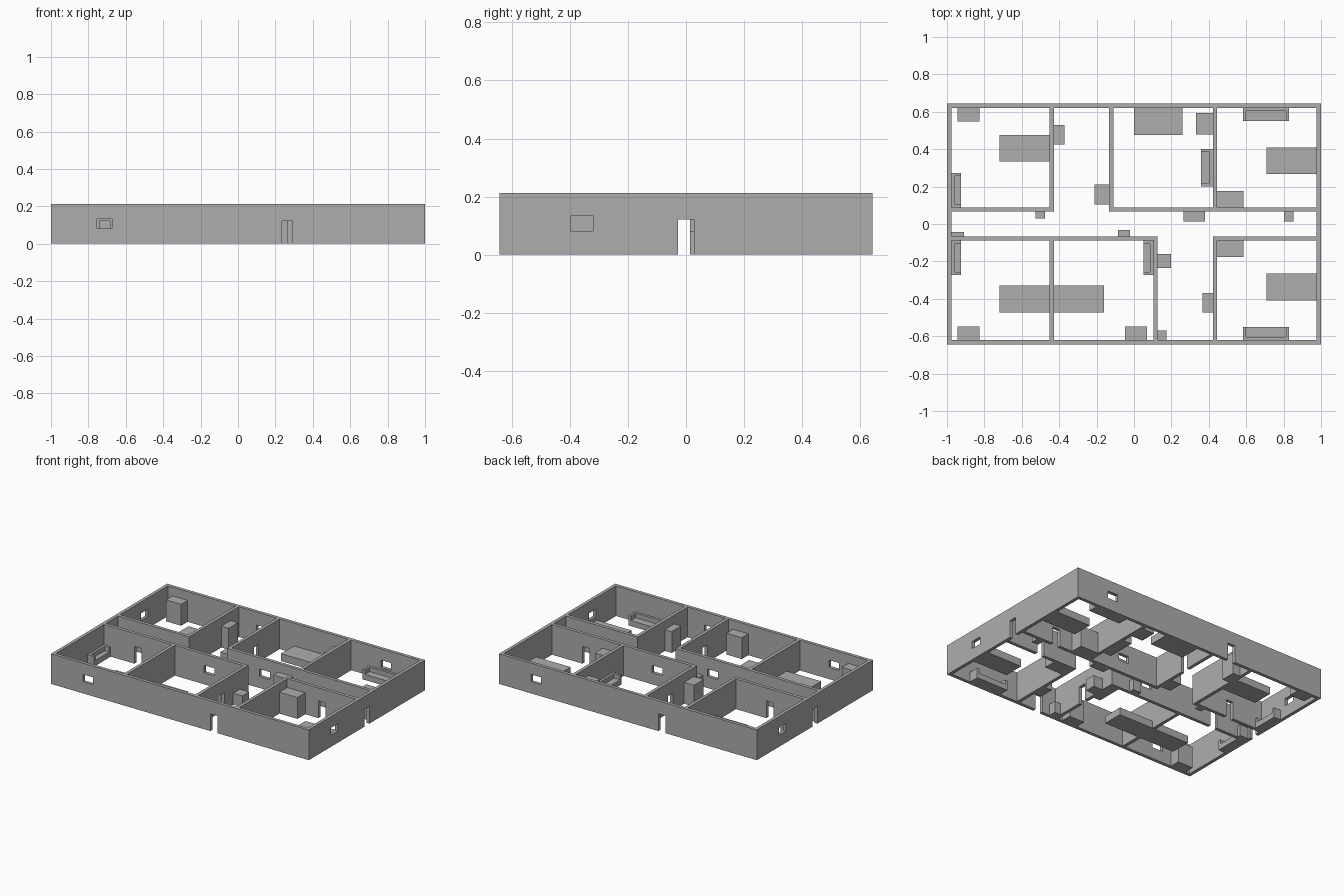
import bpy
import bmesh
from math import radians
from mathutils import Matrix, Vector

old = bpy.data.objects.get("Cube")
if old:
    bpy.data.objects.remove(old, do_unlink=True)

# One plain grey for the whole model
grey = bpy.data.materials.new("plain_grey")
grey.use_nodes = True
tone = (0.42, 0.42, 0.42, 1)
grey.diffuse_color = tone
grey.node_tree.nodes["Principled BSDF"].inputs["Base Color"].default_value = tone

HEIGHT, THICK = 0.212, 0.023
HALF_X, HALF_Y = 1.0, 0.643
IN_X, IN_Y = HALF_X - THICK, HALF_Y - THICK
HALL = 0.078                      # centre line of the two hall walls
WEST, MID_W, MID_E, EAST = -0.439, -0.122, 0.115, 0.433
HALF = THICK / 2
DOOR_W, DOOR_H = 0.055, 0.121
WIN_W, WIN_LOW, WIN_TOP = 0.08, 0.081, 0.133


def add_box(bm, low, high):
    low, high = Vector(low), Vector(high)
    matrix = Matrix.Translation((low + high) / 2) @ Matrix.Diagonal((*(high - low), 1))
    bmesh.ops.create_cube(bm, size=1, matrix=matrix)


def make(name, boxes, matrix=None):
    bm = bmesh.new()
    for low, high in boxes:
        add_box(bm, low, high)
    if matrix:
        bm.transform(matrix)
    mesh = bpy.data.meshes.new(name)
    bm.to_mesh(mesh)
    bm.free()
    mesh.materials.append(grey)
    obj = bpy.data.objects.new(name, mesh)
    bpy.context.collection.objects.link(obj)
    return obj


def cut(obj, boxes):
    """Cut box-shaped openings out of an object and keep the plain mesh."""
    for low, high in boxes:
        cutter = make("cutter", [(low, high)])
        cutter.hide_render = True
        mod = obj.modifiers.new("opening", "BOOLEAN")
        mod.operation, mod.solver, mod.object = "DIFFERENCE", "EXACT", cutter
        bpy.context.view_layer.update()
        graph = bpy.context.evaluated_depsgraph_get()
        mesh = bpy.data.meshes.new_from_object(obj.evaluated_get(graph))
        obj.modifiers.clear()
        obj.data = mesh
        bpy.data.objects.remove(cutter, do_unlink=True)


def opening(kind, axis, line, centre):
    """Box through a wall that runs along the axis at the given line."""
    width, low, top = (DOOR_W, -THICK, DOOR_H) if kind == "door" else (WIN_W, WIN_LOW, WIN_TOP)
    a, b = centre - width / 2, centre + width / 2
    c, d = line - THICK, line + THICK
    return ((a, c, low), (b, d, top)) if axis == "x" else ((c, a, low), (d, b, top))


def wall(name, axis, line, start, end, *holes):
    c, d = line - HALF, line + HALF
    box = ((start, c, 0), (end, d, HEIGHT)) if axis == "x" else ((c, start, 0), (d, end, HEIGHT))
    cut(make(name, [box]), [opening(kind, axis, line, at) for kind, at in holes])


# Outer shell, with a door and a window in each side
shell = make("outer_walls", [((-HALF_X, -HALF_Y, 0), (HALF_X, HALF_Y, HEIGHT))])
cuts = [((-IN_X, -IN_Y, -1), (IN_X, IN_Y, 1))]
for s in (-1, 1):
    cuts += [opening("door", "x", s * (HALF_Y - HALF), -s * 0.263),
             opening("window", "x", s * (HALF_Y - HALF), s * 0.714),
             opening("door", "y", s * (HALF_X - HALF), 0),
             opening("window", "y", s * (HALF_X - HALF), -s * 0.358)]
cut(shell, cuts)

# Hall walls
ROOM_DOOR, ROOM_WIN = 0.713, 0.16
wall("hall_wall_north_west", "x", HALL, -IN_X, WEST + HALF, ("door", -ROOM_DOOR))
wall("hall_wall_north_east", "x", HALL, MID_W - HALF, IN_X, ("door", ROOM_DOOR), ("window", ROOM_WIN))
wall("hall_wall_south_west", "x", -HALL, -IN_X, MID_E + HALF, ("door", -ROOM_DOOR), ("window", -ROOM_WIN))
wall("hall_wall_south_east", "x", -HALL, EAST - HALF, IN_X, ("door", ROOM_DOOR))

# Walls between the rooms
SIDE_DOOR = 0.36
for side, s in (("north", 1), ("south", -1)):
    span = sorted((s * (HALL + HALF), s * IN_Y))
    wall("room_wall_west_" + side, "y", WEST, *span)
    wall("room_wall_east_" + side, "y", EAST, *span)
    middle = MID_W if s > 0 else MID_E
    wall("room_wall_middle_" + side, "y", middle, *span, ("door", s * SIDE_DOOR))

# Furniture: "back" is the direction of the wall the piece stands against
TURN = {"south": 0, "east": 90, "north": 180, "west": -90}


def place(name, back, line, along, width, depth, height):
    at = (along, line, 0) if back in ("north", "south") else (line, along, 0)
    matrix = Matrix.Translation(at) @ Matrix.Rotation(radians(TURN[back]), 4, "Z")
    w = width / 2
    if "sofa" in name:
        rim, seat = 0.017, height * 0.55
        boxes = [((-w + rim, rim, 0), (w - rim, depth, seat)),
                 ((-w + rim, 0, 0), (w - rim, rim, height)),
                 ((-w, 0, 0), (-w + rim, depth, height)),
                 ((w - rim, 0, 0), (w, depth, height))]
    else:
        boxes = [((-w, 0, 0), (w, depth, height))]
    make(name, boxes, matrix)


# Beds
BED = (0.144, 0.268, 0.052)
place("bed_north_west", "east", WEST - HALF, 0.405, *BED)
place("bed_south_west", "east", WEST - HALF, -0.4, *BED)
place("bed_south_middle", "west", WEST + HALF, -0.4, *BED)
place("bed_north_east", "east", IN_X, 0.338, *BED)
place("bed_south_east", "east", IN_X, -0.336, *BED)
place("bed_north_middle", "north", IN_Y, 0.13, 0.26, 0.143, BED[2])

# Tall cupboards
TALL = 0.15
CUPBOARD = (0.118, 0.072, TALL)
place("wardrobe_north_west", "north", IN_Y, -0.884, *CUPBOARD)
place("wardrobe_south_west", "south", -IN_Y, -0.884, *CUPBOARD)
place("wardrobe_south_middle", "south", -IN_Y, 0.01, *CUPBOARD)
place("wardrobe_north_middle", "east", EAST - HALF, 0.535, 0.115, 0.09, TALL)
place("wardrobe_north_east", "south", HALL + HALF, 0.514, 0.141, 0.086, TALL)
place("wardrobe_south_east", "north", -HALL - HALF, 0.514, 0.141, 0.086, TALL)
place("entry_cupboard_north", "west", WEST + HALF, 0.478, 0.104, 0.056, TALL)
place("entry_cupboard_south", "east", EAST - HALF, -0.42, 0.104, 0.054, TALL)
place("entry_closet_north", "east", MID_W - HALF, 0.158, 0.107, 0.077, TALL)
place("hall_cupboard", "north", HALL - HALF, 0.322, 0.117, 0.052, TALL)

# Low tables and shelves
LOW = 0.08
place("entry_table", "west", MID_E + HALF, -0.197, 0.075, 0.071, LOW)
place("entry_stool", "south", -IN_Y, 0.15, 0.049, 0.05, LOW)
place("hall_table_east", "north", HALL - HALF, 0.828, 0.05, 0.052, LOW)
place("hall_table_west", "north", HALL - HALF, -0.501, 0.05, 0.036, LOW)
place("hall_shelf_west", "south", HALF - HALL, -0.943, 0.067, 0.024, LOW)
place("hall_shelf_middle", "south", HALF - HALL, -0.053, 0.065, 0.035, LOW)

# Sofas
SOFA_H = 0.07
SIDE_SOFA = (0.183, 0.052, SOFA_H)
WIDE_SOFA = (0.248, 0.07, SOFA_H)
place("sofa_north_west", "west", -IN_X, 0.181, *SIDE_SOFA)
place("sofa_south_west", "west", -IN_X, -0.181, *SIDE_SOFA)
place("sofa_south_middle", "east", MID_E - HALF, -0.181, *SIDE_SOFA)
place("sofa_north_middle", "east", EAST - HALF, 0.301, 0.2, 0.063, SOFA_H)
place("sofa_north_east", "north", IN_Y, 0.706, *WIDE_SOFA)
place("sofa_south_east", "south", -IN_Y, 0.706, *WIDE_SOFA)
